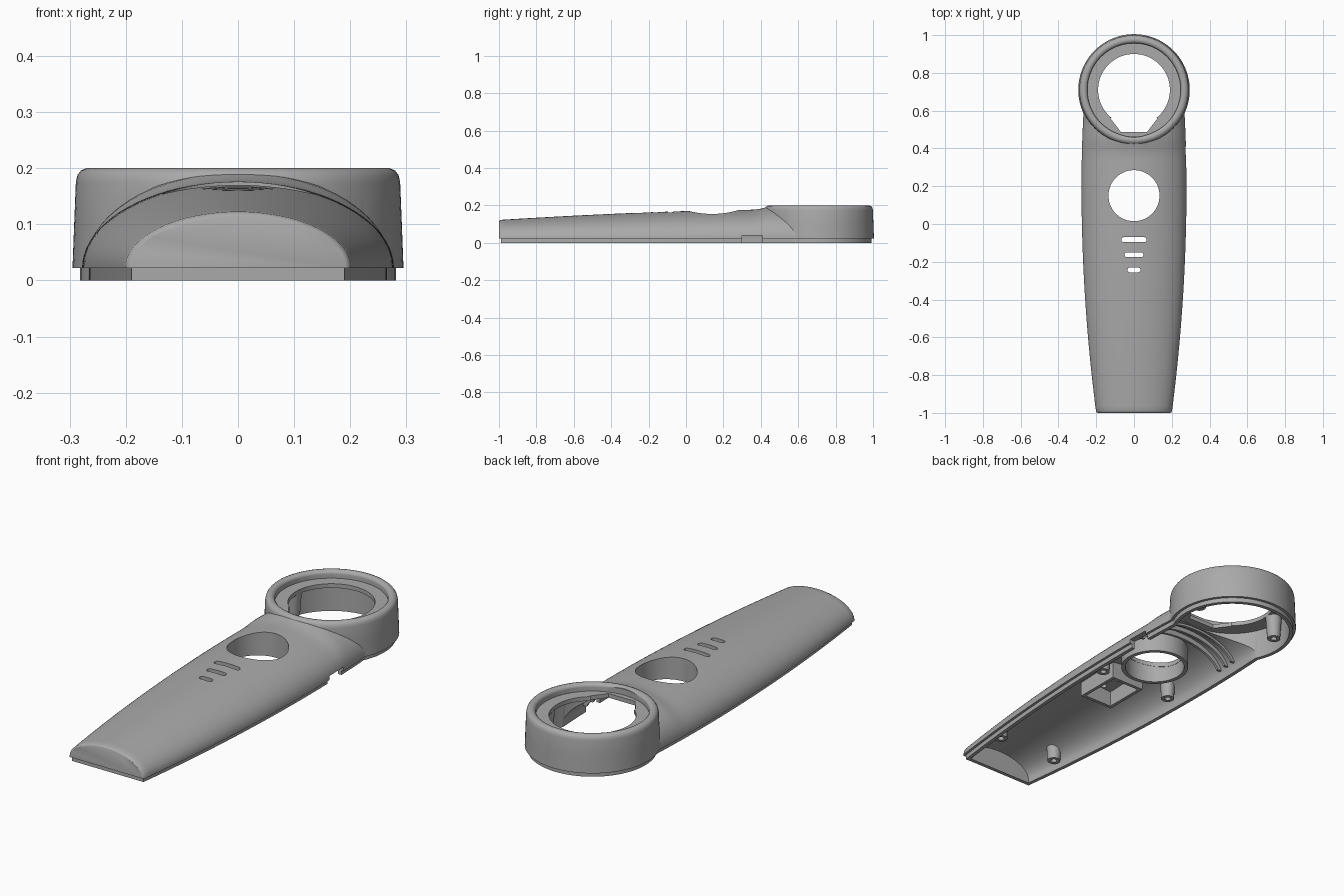
import bpy, bmesh, math
from mathutils import Matrix

if "Cube" in bpy.data.objects:
    bpy.data.objects.remove(bpy.data.objects["Cube"], do_unlink=True)

grey = bpy.data.materials.new("plain grey")
grey.use_nodes = True
COLOUR = (0.4, 0.4, 0.4, 1)
grey.diffuse_color = COLOUR
grey.node_tree.nodes["Principled BSDF"].inputs["Base Color"].default_value = COLOUR

SEAM = 0.022          # height of the parting edge
HEAD_Y = 0.71         # centre of the round head
BUTTON_Y = 0.15       # centre of the round opening


def finish(name, bm):
    bmesh.ops.recalc_face_normals(bm, faces=bm.faces)
    mesh = bpy.data.meshes.new(name)
    bm.to_mesh(mesh)
    bm.free()
    mesh.materials.append(grey)
    obj = bpy.data.objects.new(name, mesh)
    bpy.context.collection.objects.link(obj)
    return obj


def loft(name, sections):
    """Solid through closed (x, z) sections placed at each y."""
    bm = bmesh.new()
    rings = [[bm.verts.new((x, y, z)) for x, z in pts] for y, pts in sections]
    n = len(rings[0])
    for a, b in zip(rings, rings[1:]):
        for i in range(n):
            j = (i + 1) % n
            bm.faces.new((a[i], a[j], b[j], b[i]))
    bm.faces.new(rings[0])
    bm.faces.new(rings[-1])
    return finish(name, bm)


def lathe(name, profile, x=0, y=0, steps=96, closed=True):
    """Spin a closed (radius, z) profile about a vertical axis."""
    bm = bmesh.new()
    rings = []
    for r, z in profile:
        rings.append([bm.verts.new((x + r * math.cos(k * math.tau / steps),
                                    y + r * math.sin(k * math.tau / steps), z))
                      for k in range(steps)])
    pairs = list(zip(rings, rings[1:]))
    if closed:
        pairs.append((rings[-1], rings[0]))
    else:
        bm.faces.new(rings[0])
        bm.faces.new(rings[-1])
    for a, b in pairs:
        for i in range(steps):
            j = (i + 1) % steps
            bm.faces.new((a[i], a[j], b[j], b[i]))
    return finish(name, bm)


def disc(r, z0, z1, y, x=0):
    return lathe("cutter", [(r, z0), (r, z1)], x, y, closed=False)


def box(x0, x1, y0, y1, z0, z1):
    pts = [(x0, z0), (x1, z0), (x1, z1), (x0, z1)]
    return loft("cutter", [(y0, pts), (y1, pts)])


def combine(a, b, op="DIFFERENCE"):
    mod = a.modifiers.new("join", "BOOLEAN")
    mod.operation, mod.object, mod.solver = op, b, "EXACT"
    bpy.context.view_layer.update()
    deps = bpy.context.evaluated_depsgraph_get()
    mesh = bpy.data.meshes.new_from_object(a.evaluated_get(deps))
    a.modifiers.clear()
    a.data = mesh
    bpy.data.objects.remove(b, do_unlink=True)
    return a


def width(y):
    return 0.278 - (0.078 * ((0.2 - y) / 1.2) ** 2 if y < 0.2 else 0.07 * (y - 0.2) ** 2)


def height(y):
    return 0.177 - 0.055 * (max(0.4 - y, 0) / 1.4) ** 1.6


def arch(w, h, base):
    n = 40
    pts = [(w * math.cos(math.pi * i / n), SEAM + (h - SEAM) * math.sin(math.pi * i / n))
           for i in range(n + 1)]
    return pts if base == SEAM else [(w, base)] + pts + [(-w, base)]


def stations(y0, y1, n=36):
    return [y0 + (y1 - y0) * i / n for i in range(n + 1)]


def inner(name, y0, y1, dw, dh, cap=1.0):
    """Solid offset inwards from the handle skin, open below the seam."""
    return loft(name, [(y, arch(width(y) - dw, min(height(y) - dh, cap if y > 0.42 else 1), -0.05))
                       for y in stations(y0, y1)])


# Handle skin with a softened front end and a swell into the head
skin = [(-1.0, arch(width(-1) - 0.008, height(-1) - 0.008, SEAM)),
        (-0.997, arch(width(-1) - 0.003, height(-1) - 0.003, SEAM))]
for y in stations(-0.99, 0.62, 60):
    t = min(max((y - 0.35) / 0.09, 0), 1)
    skin.append((y, arch(width(y), height(y) + 0.017 * t * t, SEAM)))
shell = loft("shell", skin)

# Round head with a rolled rim
combine(shell, lathe("head", [(0.295, SEAM), (0.292, 0.1), (0.289, 0.175), (0.286, 0.188),
                              (0.28, 0.196), (0.27, 0.2), (0.262, 0.2), (0.254, 0.197),
                              (0.248, 0.19), (0.246, 0.18)], 0, HEAD_Y, closed=False), "UNION")

# Stepped lip under the seam
lip = []
for y in stations(-0.988, 0.6):
    w = width(y) - 0.012
    lip.append((y, [(w, 0), (w, 0.03), (-w, 0.03), (-w, 0)]))
combine(shell, loft("lip", lip), "UNION")
combine(shell, disc(0.282, 0, 0.03, HEAD_Y), "UNION")

# Hollow inside, rim recess and openings
combine(shell, disc(0.247, 0.165, 0.3, HEAD_Y))
combine(shell, inner("cutter", -0.97, 0.6, 0.03, 0.02, 0.143))
combine(shell, disc(0.264, -0.1, 0.145, HEAD_Y))
combine(shell, disc(0.19, -0.1, 0.3, HEAD_Y))
combine(shell, loft("cutter", [(y, [(w, 0.05), (w, 0.3), (-w, 0.3), (-w, 0.05)])
                               for y, w in ((0.488, 0.07), (0.56, 0.125))]))
combine(shell, disc(0.135, -0.1, 0.3, BUTTON_Y))
combine(shell, box(0.2, 0.33, 0.3, 0.41, -0.05, 0.04))

# Three round-ended slots
for y, half in ((-0.083, 0.067), (-0.163, 0.05), (-0.243, 0.034)):
    bm = bmesh.new()
    r = 0.013
    pts = []
    for i in range(18):
        a = -math.pi / 2 + math.pi * (i if i < 9 else i - 1) / 8
        side = 1 if i < 9 else -1
        pts.append(bm.verts.new((side * (half - r) + r * math.cos(a), y + r * math.sin(a), 0.06)))
    cap = bmesh.ops.extrude_face_region(bm, geom=[bm.faces.new(pts)])
    bmesh.ops.translate(bm, vec=(0, 0, 0.2),
                        verts=[v for v in cap["geom"] if isinstance(v, bmesh.types.BMVert)])
    combine(shell, finish("cutter", bm))

parts = [shell]


def trimmed(obj):
    """Clip an inside part to the middle of the shell wall."""
    parts.append(combine(obj, inner("trim", -0.985, 0.6, 0.014, 0.01), "INTERSECT"))


def post_profile(z0, z1):
    return [(0.014, z0), (0.03, z0), (0.038, z1), (0.014, z1)]


# Screw posts, in mirrored pairs
for side, label in ((1, "left"), (-1, "right")):
    trimmed(lathe(label + "_front_post", post_profile(0.025, 0.2), side * 0.16, -0.77, 32))
    trimmed(lathe(label + "_middle_post", post_profile(0.025, 0.2), side * 0.195, 0.01, 32))
    parts.append(lathe(label + "_head_post", post_profile(0.035, 0.15),
                       side * 0.225, HEAD_Y + 0.03, 32))

# Collar around the round opening
trimmed(lathe("button_collar", [(0.136, 0.06), (0.155, 0.06), (0.155, 0.2), (0.136, 0.2)],
              0, BUTTON_Y))

# Square frame behind the slots
frame = box(-0.09, 0.09, -0.275, -0.045, 0.06, 0.2)
trimmed(combine(frame, box(-0.074, 0.074, -0.259, -0.061, 0.0, 0.3)))
parts[-1].name = "slot_frame"

# Curved stiffening ribs
for i in range(3):
    y = 0.33 + 0.05 * i
    rib = inner("rib", y, y + 0.012, 0.014, 0.01)
    combine(rib, inner("cutter", y - 0.02, y + 0.03, 0.05, 0.045))
    combine(rib, box(-0.4, 0.4, y - 0.1, y + 0.1, -0.2, 0.045))
    parts.append(rib)

bpy.ops.object.select_all(action="DESELECT")
for p in parts:
    p.select_set(True)
bpy.context.view_layer.objects.active = shell
bpy.ops.object.shade_smooth_by_angle(angle=math.radians(32))
